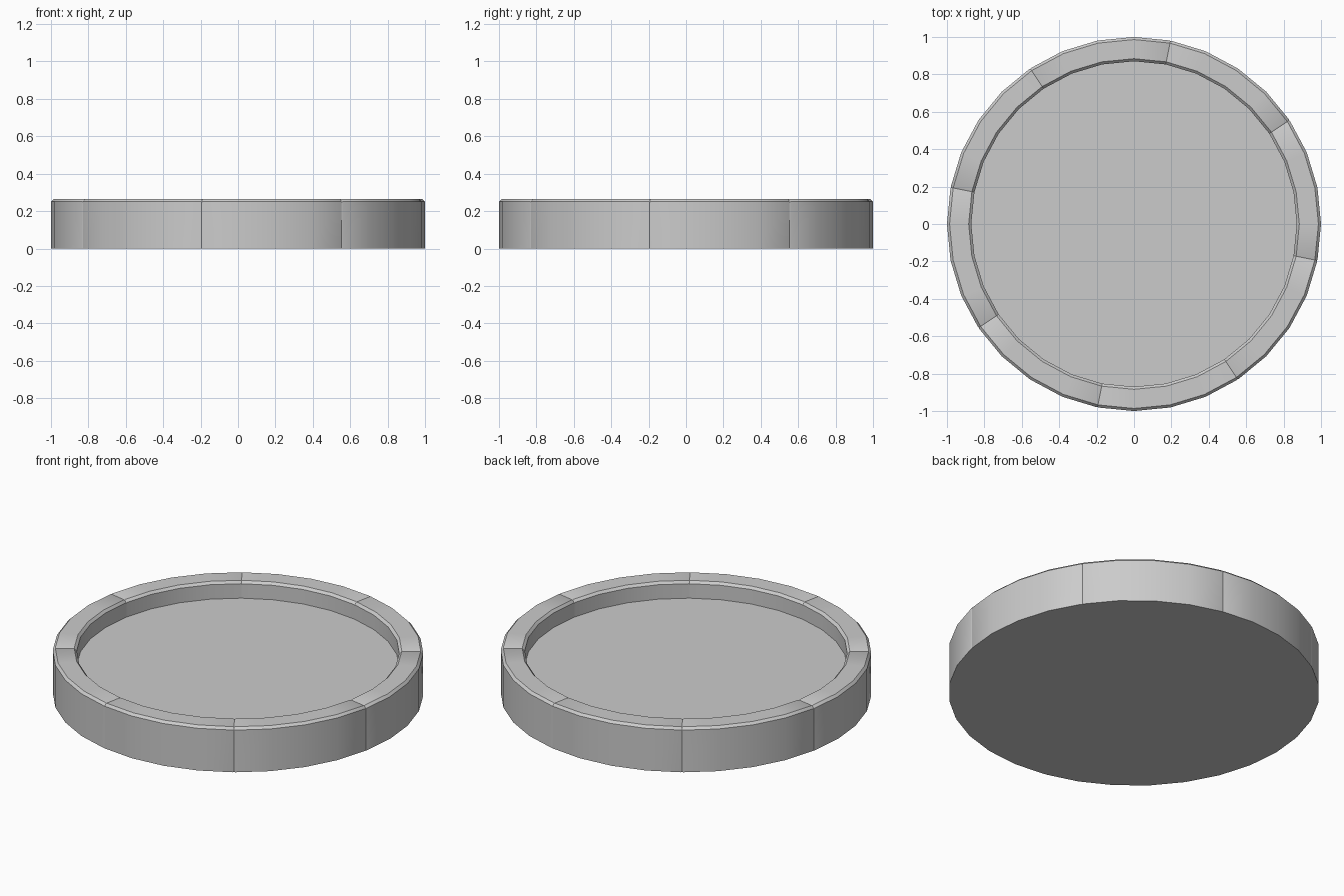
import bpy, bmesh, math

if "Cube" in bpy.data.objects:
    bpy.data.objects.remove(bpy.data.objects["Cube"])

SIDES = 32
STEP = 2 * math.pi / SIDES
INNER, OUTER, TOP, FLOOR = 0.87, 1.0, 0.265, 0.165
C = 0.014  # top chamfer


def profile(inset):
    """Rim cross-section (radius, height), slightly inset at the segment ends."""
    t = TOP - inset
    return [(INNER, 0), (OUTER - inset, 0), (OUTER - inset, t - C),
            (OUTER - C, t), (INNER + C, t), (INNER, t - C)]


def finish(bm, name):
    bmesh.ops.recalc_face_normals(bm, faces=bm.faces)
    me = bpy.data.meshes.new(name)
    bm.to_mesh(me)
    bm.free()
    ob = bpy.data.objects.new(name, me)
    bpy.context.collection.objects.link(ob)
    bpy.context.view_layer.objects.active = ob
    ob.select_set(True)
    bpy.ops.object.shade_smooth_by_angle(angle=math.radians(30))
    ob.select_set(False)
    return ob


def rim_segment(index):
    """One eighth of the rim: four facets with softened ends."""
    bm = bmesh.new()
    start = 3 + index * 4
    e = 0.03
    stations = [(0, 0.003), (e, 0), (1, 0), (2, 0), (3, 0), (4 - e, 0), (4, 0.003)]
    rings = []
    for s, inset in stations:
        # stay on the straight facet between the polygon corners
        frac = s - math.floor(s)
        a = (start + s) * STEP
        k = math.cos(STEP / 2) / math.cos((frac - 0.5) * STEP)
        rings.append([bm.verts.new((r * k * math.cos(a), r * k * math.sin(a), z))
                      for r, z in profile(inset)])
    for a, b in zip(rings, rings[1:]):
        for i in range(len(a)):
            j = (i + 1) % len(a)
            bm.faces.new((a[i], a[j], b[j], b[i]))
    bm.faces.new(rings[0])
    bm.faces.new(rings[-1])
    finish(bm, f"rim_segment_{index + 1}")


# Rim
for n in range(8):
    rim_segment(n)

# Solid base disc with recessed floor
bm = bmesh.new()
low = [bm.verts.new((INNER * math.cos(i * STEP), INNER * math.sin(i * STEP), 0)) for i in range(SIDES)]
high = [bm.verts.new((v.co.x, v.co.y, FLOOR)) for v in low]
bm.faces.new(low)
bm.faces.new(high)
for i in range(SIDES):
    j = (i + 1) % SIDES
    bm.faces.new((low[i], low[j], high[j], high[i]))
finish(bm, "base_disc")
